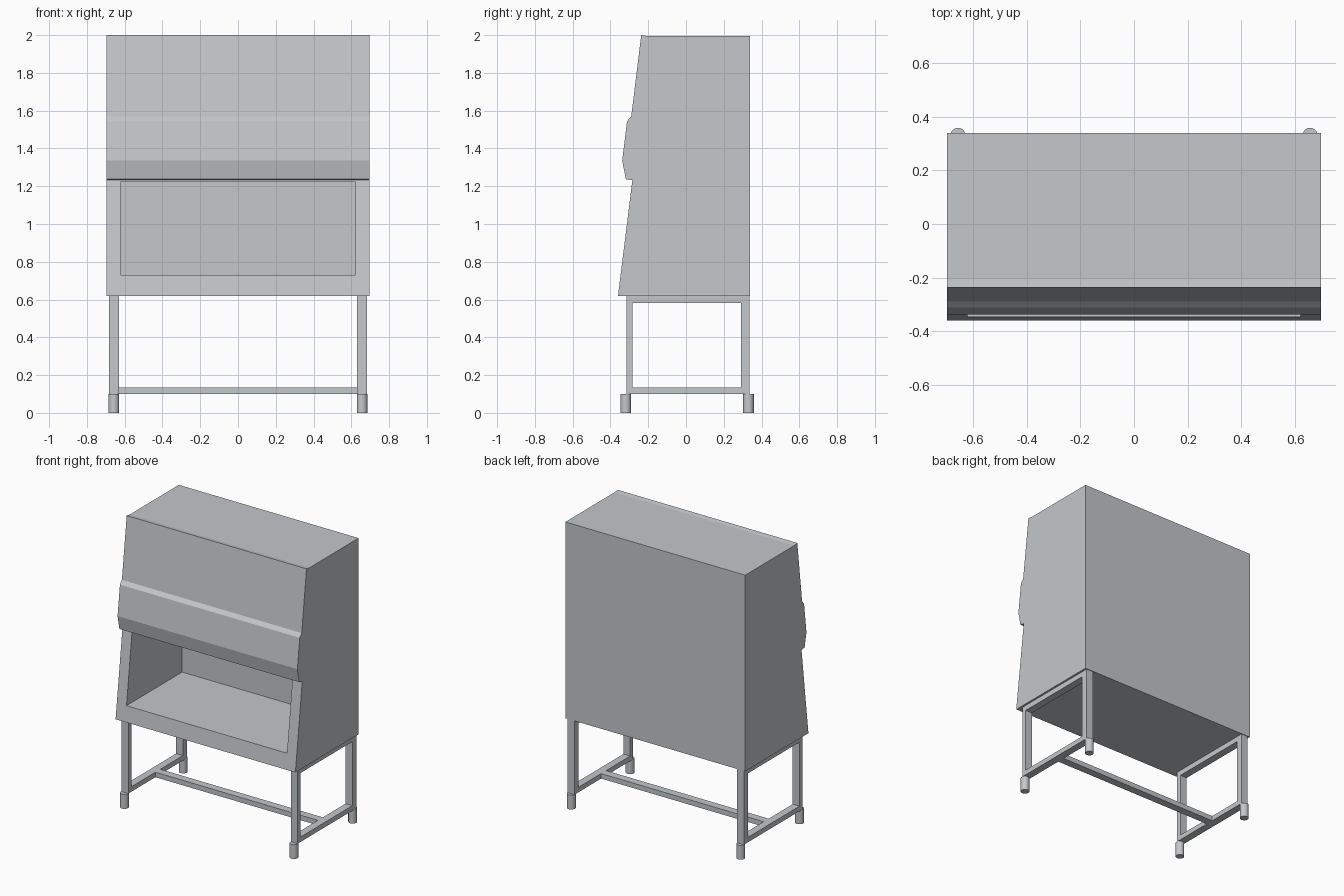
import bpy, bmesh, math

if "Cube" in bpy.data.objects:
    bpy.data.objects.remove(bpy.data.objects["Cube"])

steel = bpy.data.materials.new("light_grey_steel")
steel.diffuse_color = (0.55, 0.58, 0.60, 1)
steel.use_nodes = True
steel.node_tree.nodes["Principled BSDF"].inputs["Base Color"].default_value = steel.diffuse_color


def finish(name, bm):
    bmesh.ops.recalc_face_normals(bm, faces=bm.faces)
    mesh = bpy.data.meshes.new(name)
    bm.to_mesh(mesh)
    bm.free()
    mesh.materials.append(steel)
    obj = bpy.data.objects.new(name, mesh)
    bpy.context.collection.objects.link(obj)
    return obj


def box(name, x, y, z):
    """Box from (min, max) ranges."""
    bm = bmesh.new()
    bmesh.ops.create_cube(bm, size=1)
    for v in bm.verts:
        for i, (lo, hi) in enumerate((x, y, z)):
            v.co[i] = lo if v.co[i] < 0 else hi
    return finish(name, bm)


# Cabinet: side profile (y, z) swept across the width
HALF = 0.697
profile = [(-0.36, 0.62), (0.34, 0.62), (0.34, 1.995), (-0.205, 1.995),
           (-0.237, 2.0), (-0.29, 1.57), (-0.312, 1.545), (-0.338, 1.335),
           (-0.318, 1.237), (-0.284, 1.232)]
bm = bmesh.new()
face = bm.faces.new([bm.verts.new((-HALF, y, z)) for y, z in profile])
sweep = bmesh.ops.extrude_face_region(bm, geom=[face])
for v in sweep["geom"]:
    if isinstance(v, bmesh.types.BMVert):
        v.co.x = HALF
cabinet = finish("cabinet", bm)

# Work chamber cut into the slanted front
cutter = box("chamber_cutter", (-0.622, 0.622), (-0.5, 0.27), (0.73, 1.222))
cutter.hide_render = True
cutter.hide_viewport = True
cut = cabinet.modifiers.new("chamber", "BOOLEAN")
cut.operation = "DIFFERENCE"
cut.solver = "EXACT"
cut.object = cutter

# Stand: a rectangular frame with round feet at each end
for side, s in (("left", -1), ("right", 1)):
    xr = tuple(sorted((s * 0.63, s * 0.683)))
    box(side + "_front_leg", xr, (-0.315, -0.282), (0.10, 0.62))
    box(side + "_back_leg", xr, (0.29, 0.335), (0.10, 0.62))
    box(side + "_top_rail", xr, (-0.282, 0.29), (0.583, 0.62))
    box(side + "_bottom_rail", xr, (-0.282, 0.29), (0.10, 0.135))
    for end, y in (("front", -0.319), ("back", 0.331)):
        bm = bmesh.new()
        bmesh.ops.create_cone(bm, cap_ends=True, segments=24, radius1=0.028,
                              radius2=0.028, depth=0.10)
        bmesh.ops.translate(bm, verts=bm.verts, vec=(s * 0.657, y, 0.05))
        foot = finish(side + "_" + end + "_foot", bm)
        bpy.ops.object.select_all(action="DESELECT")
        foot.select_set(True)
        bpy.context.view_layer.objects.active = foot
        bpy.ops.object.shade_smooth_by_angle(angle=math.radians(35))

# Long rail joining the two ends
box("cross_rail", (-0.63, 0.63), (-0.015, 0.04), (0.10, 0.135))
